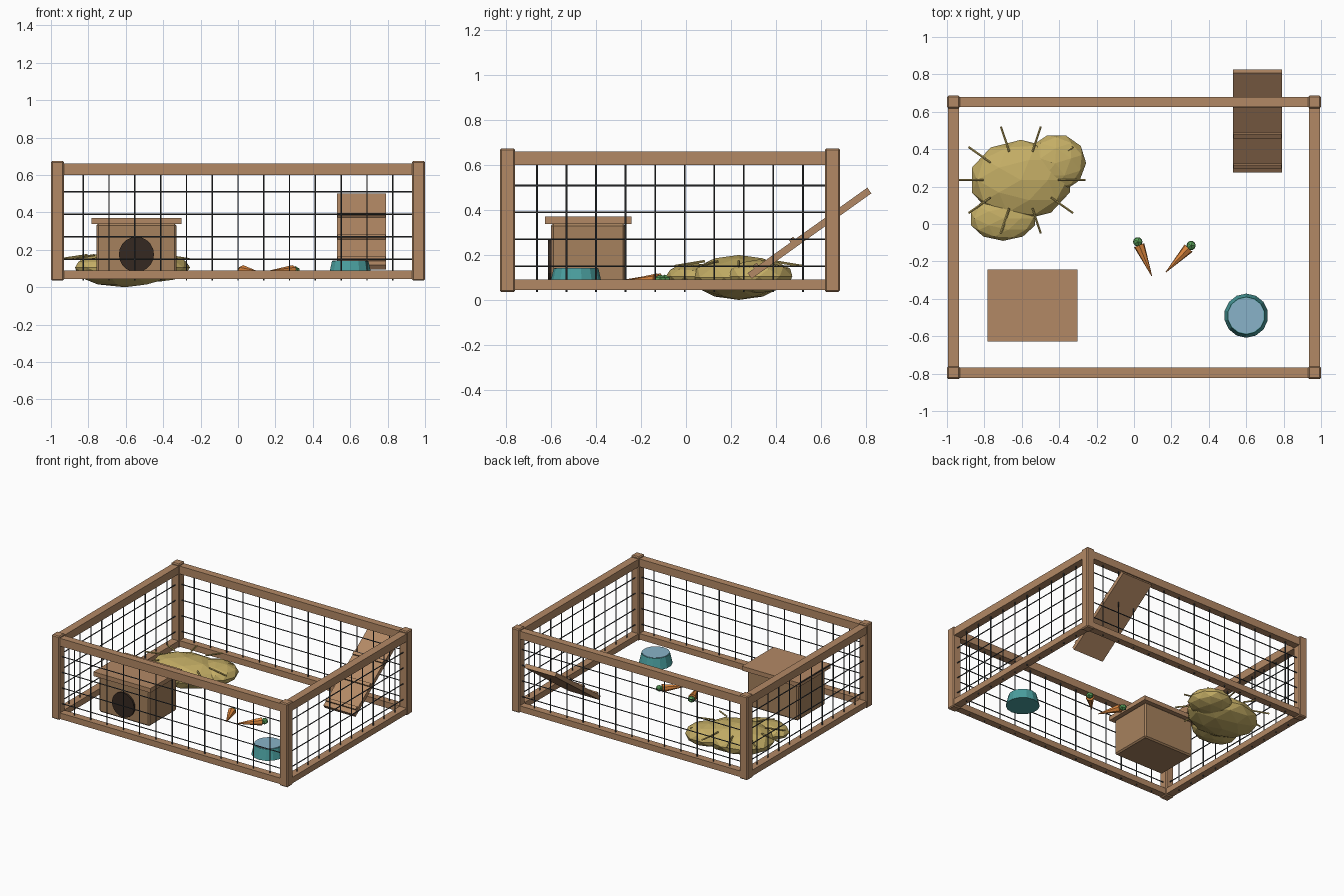
import bpy, math
from mathutils import Vector, Matrix

if "Cube" in bpy.data.objects:
    bpy.data.objects.remove(bpy.data.objects["Cube"])


def mat(name, r, g, b):
    m = bpy.data.materials.new(name)
    m.diffuse_color = (r, g, b, 1)
    m.use_nodes = True
    m.node_tree.nodes["Principled BSDF"].inputs["Base Color"].default_value = m.diffuse_color
    return m


WOOD = mat("wood", .45, .25, .13)
HOUSE = mat("house_wood", .38, .22, .11)
DARK = mat("dark", .035, .022, .015)
WIRE = mat("wire", .05, .055, .06)
HAY = mat("hay", .55, .42, .13)
TEAL = mat("teal", .07, .35, .35)
WATER = mat("water", .25, .45, .58)
ORANGE = mat("orange", .75, .25, .05)
GREEN = mat("green", .1, .35, .1)


def finish(name, material):
    ob = bpy.context.object
    ob.name = name
    ob.data.materials.append(material)
    return ob


def box(name, loc, size, material, bevel=0, rot=(0, 0, 0)):
    bpy.ops.mesh.primitive_cube_add(size=1, location=loc, rotation=rot)
    ob = finish(name, material)
    ob.scale = size
    bpy.ops.object.transform_apply(location=False, rotation=False, scale=True)
    if bevel:
        b = ob.modifiers.new("bevel", 'BEVEL')
        b.width, b.segments = bevel, 1
    return ob


def cone(name, a, b, r1, r2, sides, material):
    # tapered rod running from point a to point b
    a, b = Vector(a), Vector(b)
    d = b - a
    bpy.ops.mesh.primitive_cone_add(vertices=sides, radius1=r1, radius2=r2, depth=d.length,
                                    location=(a + b) / 2,
                                    rotation=d.to_track_quat('Z', 'Y').to_euler())
    return finish(name, material)


def blob(name, loc, radii, material, rot=0, sub=2):
    bpy.ops.mesh.primitive_ico_sphere_add(subdivisions=sub, radius=1, location=loc, rotation=(0, 0, rot))
    ob = finish(name, material)
    ob.scale = radii
    return ob


X, YF, YB = .965, -.795, .652
YM, YL = (YF + YB) / 2, YB - YF

# Frame: corner posts, top and bottom rails
for x in (-X, X):
    for y in (YF, YB):
        box("corner_post", (x, y, .355), (.068, .068, .64), WOOD, .007)
for z, h in ((.631, .06), (.067, .046)):
    for y in (YF, YB):
        box("long_rail", (0, y, z), (2 * X - .05, .055, h), WOOD)
    for x in (-X, X):
        box("side_rail", (x, YM, z), (.06, YL - .05, h), WOOD)

# Wire mesh panels
R = .004
for y in (YF, YB):
    for i in range(1, 14):
        x = -X + 2 * X * i / 14
        cone("upright_wire", (x, y, .035), (x, y, .63), R, R, 6, WIRE)
    for z in (.15, .27, .39, .51):
        cone("cross_wire", (-X, y, z), (X, y, z), R, R, 6, WIRE)
for x in (-X, X):
    for i in range(1, 11):
        y = YF + YL * i / 11
        cone("upright_wire", (x, y, .035), (x, y, .63), R, R, 6, WIRE)
    for z in (.15, .27, .39, .51):
        cone("cross_wire", (x, YF, z), (x, YB, z), R, R, 6, WIRE)

# Shelter with flat roof and round doorway
box("shelter_body", (-.543, -.436, .2), (.428, .33, .28), HOUSE, .01)
box("shelter_roof", (-.543, -.436, .354), (.482, .385, .033), WOOD)
cone("shelter_doorway", (-.543, -.615, .175), (-.543, -.59, .175), .094, .094, 20, DARK)

# Ramp leaning over the back, with cleats
ang = math.radians(35.5)
tilt = Matrix.Rotation(ang, 4, 'X')
mid = Vector((.66, .55, .297))
box("ramp_board", mid, (.26, .655, .031), WOOD, 0, (ang, 0, 0))
for s in (-.28, -.08, .12):
    box("ramp_cleat", mid + tilt @ Vector((0, s, .017)), (.256, .024, .024), WOOD, 0, (ang, 0, 0))

# Hay heap with straws poking out
blob("hay_main", (-.605, .235, .1), (.275, .215, .1), HAY)
blob("hay_side", (-.42, .325, .105), (.165, .155, .075), HAY, .3)
blob("hay_front", (-.7, .03, .105), (.18, .12, .06), HAY)
for i in range(10):
    a = math.radians(36 * i)
    c, s = math.cos(a), math.sin(a)
    cone("straw", (-.605 + .2 * c, .235 + .16 * s, .172), (-.605 + .345 * c, .235 + .3 * s, .15),
         .006, .006, 5, HAY)

# Water bowl
cone("bowl", (.6, -.49, .06), (.6, -.49, .14), .118, .1, 14, TEAL)
cone("water", (.6, -.49, .13), (.6, -.49, .143), .096, .096, 14, WATER)

# Carrots with leafy tops
for top, tip in (((.02, -.095), (.095, -.278)), ((.305, -.115), (.17, -.258))):
    top, tip = Vector((*top, .088)), Vector((*tip, .088))
    cone("carrot", top.lerp(tip, .1), tip, .03, .002, 7, ORANGE)
    blob("carrot_leaves", top, (.028, .028, .025), GREEN, 0, 1)
